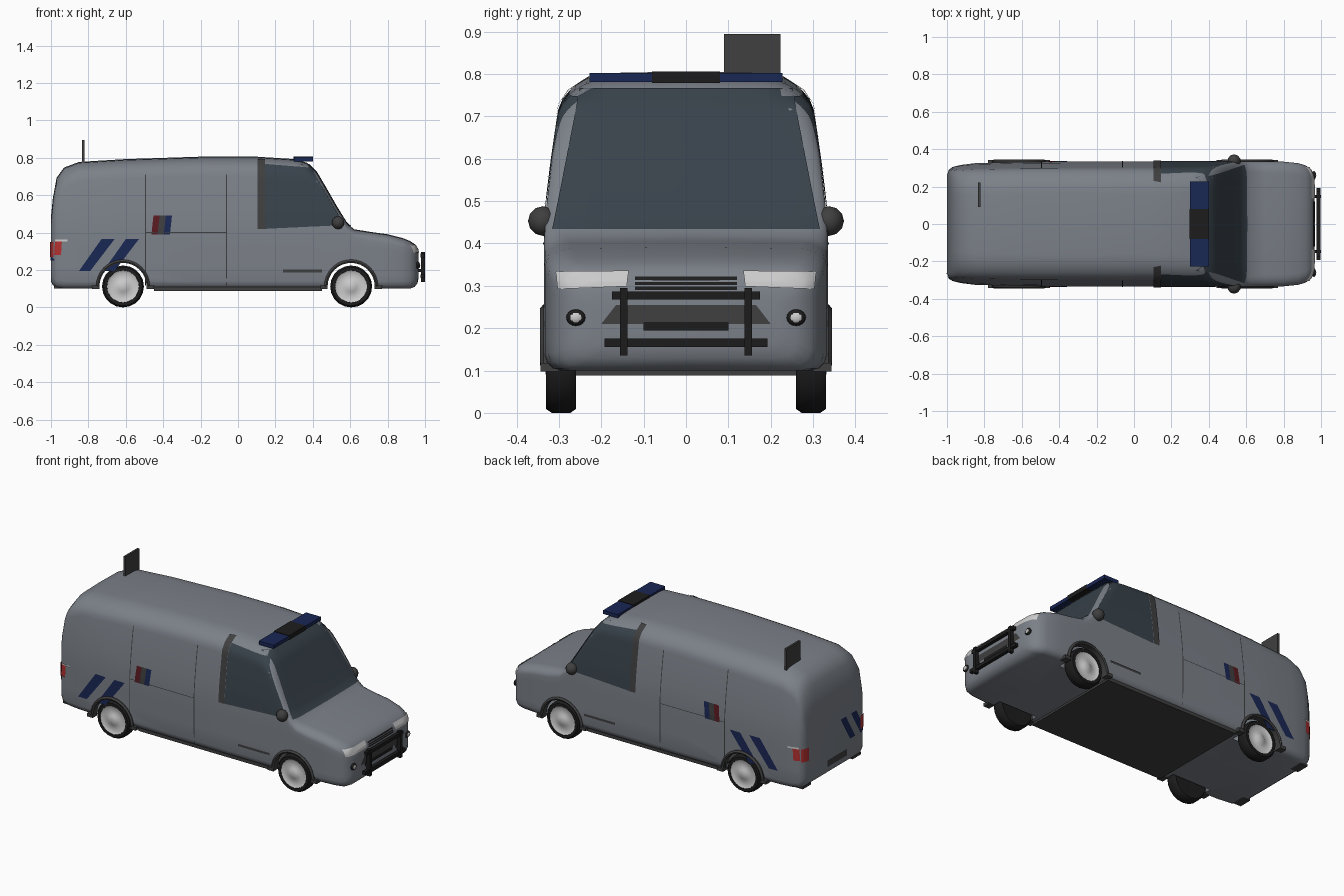
import bpy, bmesh
from math import sin, cos, pi, hypot
from mathutils import Vector
from mathutils.bvhtree import BVHTree

if "Cube" in bpy.data.objects:
    bpy.data.objects.remove(bpy.data.objects["Cube"])


def mat(name, *rgb):
    m = bpy.data.materials.new(name)
    m.diffuse_color = (*rgb, 1)
    m.use_nodes = True
    m.node_tree.nodes["Principled BSDF"].inputs["Base Color"].default_value = m.diffuse_color
    return m


PAINT = mat("slate_paint", .2, .22, .25)
GLASS = mat("dark_glass", .04, .055, .07)
BLACK = mat("black", .012, .012, .012)
TRIM = mat("dark_trim", .05, .05, .052)
BLUE = mat("navy", .01, .02, .09)
RED = mat("red", .45, .03, .03)
DARKRED = mat("dark_red", .1, .01, .015)
LIGHT = mat("light_grey", .65, .65, .66)


def make(name, bm, m, angle=.7):
    bmesh.ops.recalc_face_normals(bm, faces=bm.faces)
    me = bpy.data.meshes.new(name)
    bm.to_mesh(me)
    bm.free()
    ob = bpy.data.objects.new(name, me)
    bpy.context.collection.objects.link(ob)
    me.materials.append(m)
    bpy.ops.object.select_all(action='DESELECT')
    ob.select_set(True)
    bpy.context.view_layer.objects.active = ob
    bpy.ops.object.shade_smooth_by_angle(angle=angle)
    return ob


def box(name, m, x, y, z):
    bm = bmesh.new()
    bmesh.ops.create_cube(bm, size=1)
    for v in bm.verts:
        v.co = [(a + b) / 2 + c * (b - a) for (a, b), c in zip((x, y, z), v.co)]
    return make(name, bm, m)


def lathe(name, m, profile, c, side, a0=0, a1=2 * pi, n=20, closed=False):
    """Spin (radius, offset) points about the y axis through c."""
    bm = bmesh.new()
    rows = [[bm.verts.new((c[0] + r * cos(a), side * (c[1] + o), c[2] + r * sin(a)))
             for r, o in profile] for a in (a0 + (a1 - a0) * i / n for i in range(n + 1))]
    k = len(profile)
    for p, q in zip(rows, rows[1:]):
        for j in range(k if closed else k - 1):
            bm.faces.new((p[j], p[(j + 1) % k], q[(j + 1) % k], q[j]))
    if closed:
        bm.faces.new(rows[0])
        bm.faces.new(rows[-1])
    bmesh.ops.remove_doubles(bm, verts=bm.verts, dist=.0004)
    return make(name, bm, m)


# Body: lofted cross-sections (x, bottom, top, half width, corner height)
STATIONS = [
    (-1, .14, .48, .26, .08), (-.99, .12, .58, .29, .09), (-.97, .105, .69, .305, .1),
    (-.93, .1, .745, .315, .1), (-.85, .1, .775, .325, .1), (-.6, .1, .79, .332, .1),
    (-.2, .1, .803, .335, .1), (.1, .1, .803, .335, .1), (.3, .1, .79, .335, .095),
    (.37, .1, .77, .335, .08), (.42, .1, .72, .335, .06), (.47, .1, .635, .335, .045),
    (.53, .1, .53, .335, .04), (.58, .1, .45, .335, .04), (.62, .1, .415, .335, .04),
    (.7, .1, .402, .335, .045), (.8, .1, .388, .333, .045), (.88, .1, .368, .325, .045),
    (.92, .1, .352, .312, .045), (.945, .11, .335, .292, .04), (.96, .13, .31, .26, .04),
    (.966, .16, .28, .22, .03)]


def section(B, T, w, rz):
    def wide(z):
        return w * (1 - .1 * (max(0, z - .42) / .28) ** 1.3)
    pts = [(0, B)] + [(w - .04 + .04 * sin(a), B + .04 - .04 * cos(a))
                      for a in (0, pi / 6, pi / 3, pi / 2)]
    z0, z1, ry = B + .04, T - rz, 1.4 * rz
    pts += [(wide(z0 + (z1 - z0) * i / 6), z0 + (z1 - z0) * i / 6) for i in range(1, 7)]
    e = wide(z1)
    pts += [(e - ry + ry * cos(i * pi / 12), z1 + rz * sin(i * pi / 12)) for i in range(1, 7)]
    pts += [(0, T + .003)]
    return pts + [(-y, z) for y, z in pts[-2:0:-1]]


bm = bmesh.new()
rings = [[bm.verts.new((x, y, z)) for y, z in section(*s)] for x, *s in STATIONS]
for p, q in zip(rings, rings[1:]):
    for j in range(len(p)):
        k = (j + 1) % len(p)
        bm.faces.new((p[j], p[k], q[k], q[j]))
bm.faces.new(rings[0])
bm.faces.new(rings[-1])
bmesh.ops.recalc_face_normals(bm, faces=bm.faces)
TREE = BVHTree.FromBMesh(bm)
body = make("van_body", bm, PAINT)

# Wheel openings: cut, then drop the cut walls so the shell stays open
WX, WZ, R = (.605, -.615), .112, .13
for x in WX:
    for s in (1, -1):
        cut = lathe("arch_cutter", PAINT, [(0, -.08), (R, -.08), (R, .1), (0, .1)],
                    (x, .33, WZ), s, n=32)
        cut.hide_render = True
        mod = body.modifiers.new("arch", 'BOOLEAN')
        mod.object, mod.operation, mod.solver = cut, 'DIFFERENCE', 'EXACT'
        bpy.context.view_layer.objects.active = body
        bpy.ops.object.modifier_apply(modifier=mod.name)
        bpy.data.objects.remove(cut)
bm = bmesh.new()
bm.from_mesh(body.data)
walls = [f for f in bm.faces if any(all(
    hypot(v.co.x - x, v.co.z - WZ) < R + .001 and abs(v.co.y) > .2 for v in f.verts) for x in WX)]
bmesh.ops.delete(bm, geom=walls, context='FACES')
bm.to_mesh(body.data)
bm.free()


def panel(name, m, corners, axis, s, n=8, lift=.003):
    """Four-cornered patch projected along an axis onto the body."""
    bm = bmesh.new()
    a, b, c, d = map(Vector, corners)
    grid = []
    for i in range(n + 1):
        for j in range(n + 1):
            u, v = (a.lerp(b, i / n)).lerp(d.lerp(c, i / n), j / n)
            o = Vector((s * 2, u, v)) if axis == 'x' else Vector((u, s * 2, v))
            dr = Vector((-s, 0, 0)) if axis == 'x' else Vector((0, -s, 0))
            hit, nor = TREE.ray_cast(o, dr)[:2]
            if hit is None:
                hit, nor = TREE.find_nearest(o + dr * (1.1 if axis == 'x' else 1.7))[:2]
            grid.append(bm.verts.new(hit + nor * lift))
    for i in range(n):
        for j in range(n):
            k = i * (n + 1) + j
            bm.faces.new((grid[k], grid[k + 1], grid[k + n + 2], grid[k + n + 1]))
    return make(name, bm, m)


def rect(a, b, c, d):
    return [(a, c), (b, c), (b, d), (a, d)]


# Glass and front face
panel("windscreen", GLASS, [(-.315, .432), (.315, .432), (.25, .765), (-.25, .765)], 'x', 1, 16)
for i in range(3):
    panel("grille_slat", BLACK, rect(-.12, .12, .29 + i * .011, .298 + i * .011), 'x', 1)
panel("lower_intake", TRIM, [(-.2, .21), (.2, .21), (.165, .255), (-.165, .255)], 'x', 1)
panel("front_plate", BLACK, rect(-.1, .1, .195, .215), 'x', 1, lift=.006)
panel("rear_plate", TRIM, rect(-.12, .07, .16, .2), 'x', -1)
for y in (-.06, -.16):
    panel("rear_stripe", BLUE, [(y - .14, .25), (y - .09, .25), (y, .4), (y - .05, .4)], 'x', -1)

for s in (1, -1):
    # Side glass, pillar, seams and trim
    panel("side_window", GLASS, [(.145, .42), (.565, .44), (.39, .745), (.145, .765)], 'y', s, 14)
    panel("door_pillar", TRIM, rect(.105, .145, .42, .79), 'y', s, 12, .005)
    panel("door_seam", TRIM, rect(-.498, -.493, .12, .71), 'y', s)
    panel("door_seam", TRIM, rect(-.063, -.058, .12, .71), 'y', s)
    panel("waist_seam", TRIM, rect(-.495, -.06, .398, .402), 'y', s)
    panel("rub_strip", TRIM, rect(.24, .45, .188, .202), 'y', s, lift=.006)
    # Coloured stripes
    for x in (-.85, -.72):
        panel("side_stripe", BLUE, [(x, .195), (x + .06, .195), (x + .19, .365), (x + .12, .365)], 'y', s)
    for i, m in enumerate((DARKRED, TRIM, BLUE)):
        x = -.463 + i * .033
        panel("flag_stripe", m, [(x, .39), (x + .033, .39), (x + .044, .49), (x + .011, .49)], 'y', s)
    # Lamps
    panel("headlamp", LIGHT, [(s * .14, .298), (s * .3, .292), (s * .305, .332), (s * .135, .334)], 'x', 1, 12, .004)
    panel("tail_lamp", RED, [(-.98, .28), (-.945, .28), (-.94, .36), (-.975, .36)], 'y', s, lift=.005)
    panel("tail_lamp", RED, rect(s * .25, s * .295, .27, .35), 'x', -1, lift=.004)
    panel("tail_lamp_band", LIGHT, rect(-.975, -.91, .352, .362), 'y', s, lift=.006)
    hit = TREE.ray_cast(Vector((2, s * .26, .225)), Vector((-1, 0, 0)))[0]
    for name, m, r, dx in (("fog_lamp_rim", BLACK, .023, .002), ("fog_lamp", LIGHT, .017, .006)):
        bm = bmesh.new()
        bmesh.ops.create_uvsphere(bm, u_segments=16, v_segments=8, radius=r)
        for v in bm.verts:
            v.co = Vector((v.co.x * .5, v.co.y, v.co.z * .85)) + hit + Vector((dx, 0, 0))
        make(name, bm, m)
    # Door mirror
    bm = bmesh.new()
    bmesh.ops.create_uvsphere(bm, u_segments=10, v_segments=6, radius=.035)
    for v in bm.verts:
        v.co += Vector((.535, s * .338, .453))
    make("door_mirror", bm, TRIM)
    # Wheels and arch flares
    for x in WX:
        c = (x, .295, WZ)
        lathe("tyre", BLACK, [(0, -.03), (.08, -.035), (.103, -.035), (.112, -.022),
                              (.112, .022), (.103, .035), (.086, .035), (.084, .028)], c, s)
        lathe("wheel_disc", LIGHT, [(.086, .033), (.075, .026), (.035, .029), (.025, .036), (0, .037)], c, s)
        lathe("arch_flare", TRIM, [(.126, .005), (.126, .045), (.134, .05), (.144, .042), (.144, .005)],
              c, s, 0, pi, 16, True)
        for e in (-1, 1):
            xs = sorted((x + e * .126, x + e * .165))
            box("flare_foot", TRIM, xs, sorted((s * .3, s * .343)), (.098, .118))
    # Bull bar uprights, rear step
    box("bull_bar_upright", BLACK, (.978, 1), sorted((s * .138, s * .156)), (.135, .295))
    box("rear_step", TRIM, (-.985, -.93), sorted((s * .2, s * .28)), (.1, .115))

# Bull bar rails and mounts
box("bull_bar_top", BLACK, (.976, .996), (-.175, .175), (.268, .287))
box("bull_bar_bottom", BLACK, (.976, .996), (-.193, .193), (.156, .176))
for y in (-.147, .147):
    box("bull_bar_mount", BLACK, (.93, .98), (y - .008, y + .008), (.19, .206))

# Sill, light bar, roof fin
box("sill", TRIM, (-.45, .45), (-.318, .318), (.088, .108))
box("light_bar", BLUE, (.3, .4), (-.228, .228), (.781, .803))
box("light_bar_centre", BLACK, (.298, .402), (-.08, .08), (.779, .806))
box("roof_fin", TRIM, (-.835, -.822), (.09, .223), (.76, .895))
